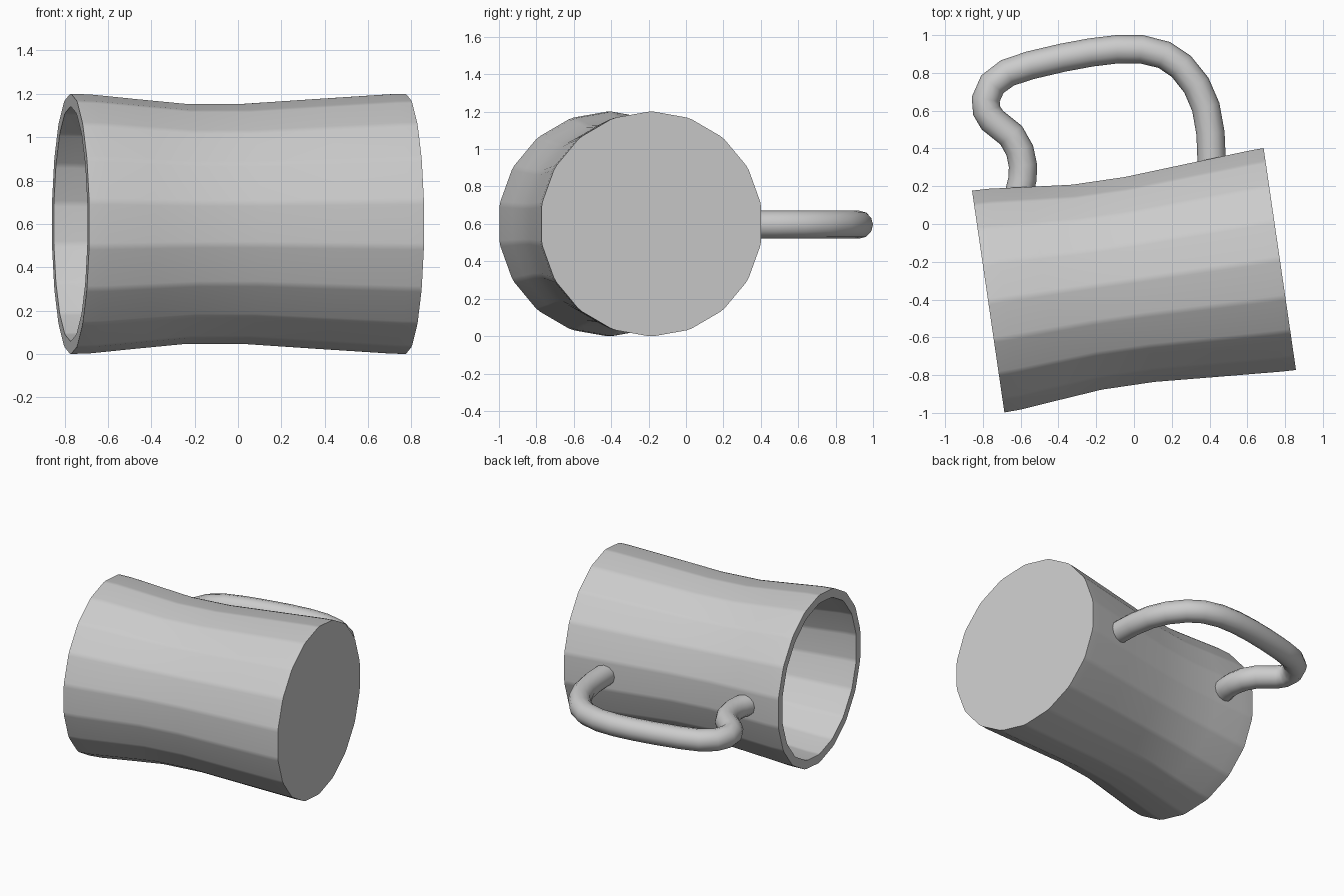
import bpy, bmesh, math
from mathutils import Vector, Matrix

if "Cube" in bpy.data.objects:
    bpy.data.objects.remove(bpy.data.objects["Cube"], do_unlink=True)

GREY = (0.6, 0.6, 0.6, 1.0)
mat = bpy.data.materials.new("light grey")
mat.use_nodes = True
mat.diffuse_color = GREY
mat.node_tree.nodes["Principled BSDF"].inputs["Base Color"].default_value = GREY

SIDES = 18
WALL = 0.06
CORNER = math.radians(1.5)     # half width of each softened corner
TILT = math.radians(8.3)

# Waisted outline of the cup: (distance along the axis, radius)
OUTER = [(-0.78, 0.6), (-0.69, 0.597), (-0.47, 0.575), (-0.25, 0.554),
         (0.03, 0.554), (0.38, 0.577), (0.71, 0.598), (0.78, 0.6)]


def ring(bm, t, r):
    """One 18-sided ring with softened corners around the x axis."""
    verts = []
    for i in range(SIDES):
        for s in (-CORNER, CORNER):
            a = math.pi / 2 + math.tau * i / SIDES + s
            verts.append(bm.verts.new((t, r * math.cos(a), r * math.sin(a))))
    return verts


def shade(obj):
    bpy.ops.object.select_all(action='DESELECT')
    obj.select_set(True)
    bpy.context.view_layer.objects.active = obj
    bpy.ops.object.shade_smooth_by_angle(angle=math.radians(35))


# Cup: outer wall, rim, inner wall, floor and base
profile = [(0.775, OUTER[-1][1] - WALL)]
profile += [(t, r - WALL) for t, r in reversed(OUTER[:-1])]
profile += OUTER
bm = bmesh.new()
rings = [ring(bm, t, r) for t, r in profile]
for a, b in zip(rings, rings[1:]):
    n = len(a)
    for i in range(n):
        j = (i + 1) % n
        bm.faces.new((a[i], a[j], b[j], b[i]))
bm.faces.new(rings[0])
bm.faces.new(rings[-1])
bmesh.ops.recalc_face_normals(bm, faces=bm.faces)
bm.transform(Matrix.Translation((0, -0.298, 0.6)) @ Matrix.Rotation(TILT, 4, 'Z'))
mesh = bpy.data.meshes.new("cup_body")
bm.to_mesh(mesh)
bm.free()
cup = bpy.data.objects.new("cup_body", mesh)
bpy.context.collection.objects.link(cup)
mesh.materials.append(mat)
shade(cup)
weighted = cup.modifiers.new("even shading", 'WEIGHTED_NORMAL')
weighted.keep_sharp = True

# Handle: round tube swept along a bent path
PATH = [(-0.61, 0.155), (-0.59, 0.24), (-0.588, 0.31), (-0.605, 0.39), (-0.65, 0.47),
        (-0.75, 0.55), (-0.78, 0.60), (-0.785, 0.66), (-0.75, 0.74), (-0.67, 0.80),
        (-0.55, 0.84), (-0.38, 0.88), (-0.23, 0.908), (-0.09, 0.925), (0.04, 0.925),
        (0.16, 0.895), (0.25, 0.835), (0.33, 0.735), (0.38, 0.62), (0.405, 0.48),
        (0.412, 0.31)]
curve = bpy.data.curves.new("handle", 'CURVE')
curve.dimensions = '3D'
curve.bevel_depth = 0.075
curve.bevel_resolution = 4
curve.use_fill_caps = True
spline = curve.splines.new('POLY')
spline.points.add(len(PATH) - 1)
for p, (x, y) in zip(spline.points, PATH):
    p.co = (x, y, 0.596, 1)
handle = bpy.data.objects.new("handle", curve)
bpy.context.collection.objects.link(handle)
curve.materials.append(mat)
bpy.ops.object.select_all(action='DESELECT')
handle.select_set(True)
bpy.context.view_layer.objects.active = handle
bpy.ops.object.convert(target='MESH')
shade(bpy.context.view_layer.objects.active)
